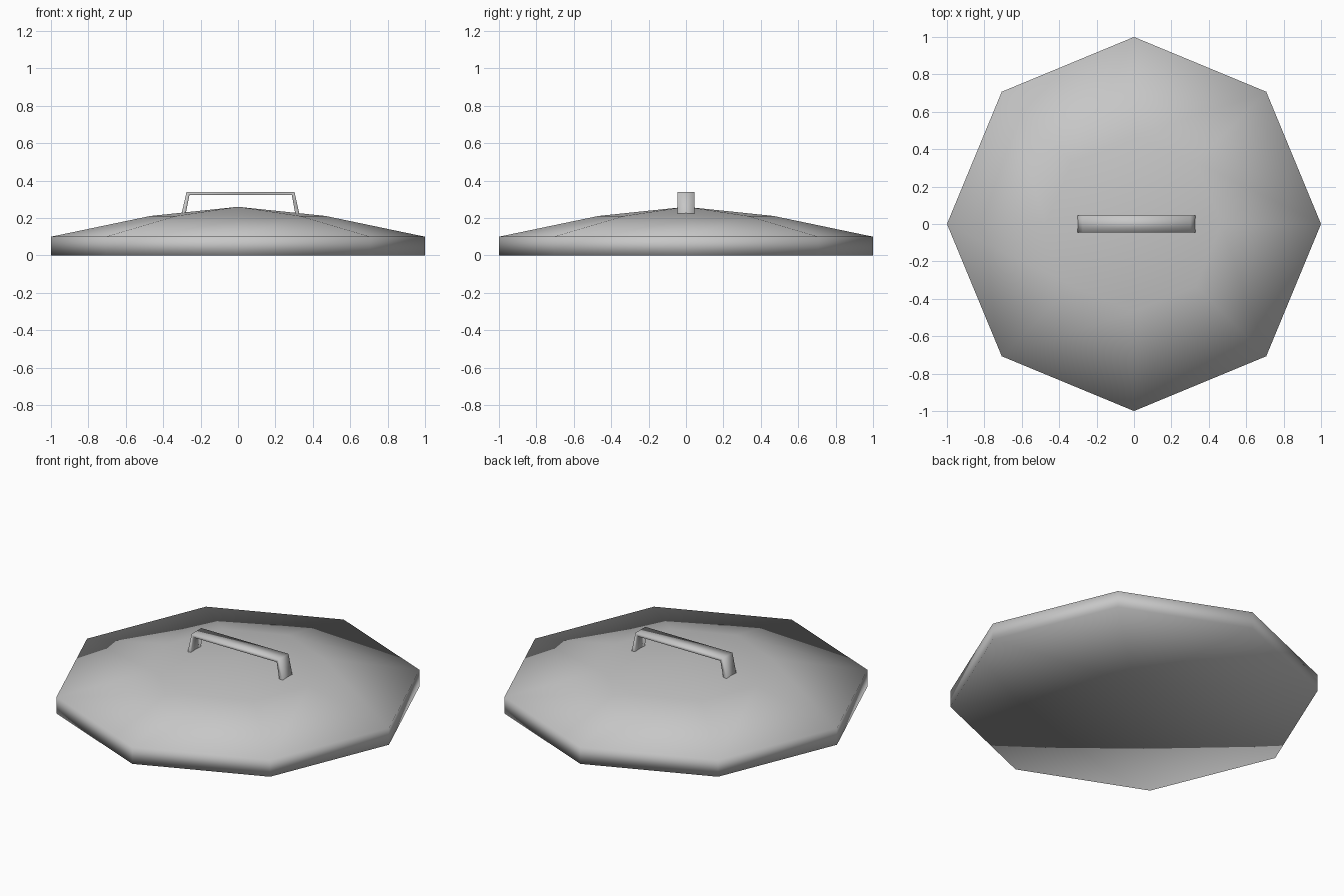
import bpy, bmesh
from math import cos, sin, pi

cube = bpy.data.objects.get("Cube")
if cube:
    bpy.data.objects.remove(cube, do_unlink=True)

grey = bpy.data.materials.new("plain grey")
grey.use_nodes = True
colour = (0.57, 0.57, 0.57, 1)
grey.diffuse_color = colour
grey.node_tree.nodes["Principled BSDF"].inputs["Base Color"].default_value = colour


def finish(bm, name):
    """Turn a bmesh into a smooth grey object."""
    bmesh.ops.recalc_face_normals(bm, faces=bm.faces)
    for f in bm.faces:
        f.smooth = True
    mesh = bpy.data.meshes.new(name)
    bm.to_mesh(mesh)
    bm.free()
    mesh.materials.append(grey)
    ob = bpy.data.objects.new(name, mesh)
    bpy.context.collection.objects.link(ob)
    return ob


def bridge(bm, a, b):
    """Join two closed rings of vertices with quads."""
    n = len(a)
    for i in range(n):
        j = (i + 1) % n
        bm.faces.new((a[i], a[j], b[j], b[i]))


def fan(bm, ring, z):
    """Close a ring with triangles that meet on the axis at height z."""
    tip = bm.verts.new((0, 0, z))
    for i, v in enumerate(ring):
        bm.faces.new((v, ring[(i + 1) % len(ring)], tip))


# Lid: eight-sided rim, sloping shoulder, shallow peak and hollowed underside
SIDES = 8
bm = bmesh.new()
rings = [[bm.verts.new((r * cos(2 * pi * i / SIDES), r * sin(2 * pi * i / SIDES), z))
          for i in range(SIDES)]
         for r, z in ((1, 0), (1, 0.1), (0.468, 0.211))]
for low, high in zip(rings, rings[1:]):
    bridge(bm, low, high)
fan(bm, rings[0], 0.1)
fan(bm, rings[-1], 0.26)
finish(bm, "lid")

# Handle: flat strap bent into a bracket, as (outer, inner) points along it;
# its open ends sit in the lid
strap = (((-0.302, 0.222), (-0.280, 0.222)),
         ((-0.275, 0.34), (-0.260, 0.322)),
         ((0.302, 0.34), (0.288, 0.322)),
         ((0.328, 0.222), (0.306, 0.222)))
HALF = 0.046
bm = bmesh.new()
sections = [[bm.verts.new((x, y, z)) for (x, z), y in
             ((o, -HALF), (o, HALF), (i, HALF), (i, -HALF))]
            for o, i in strap]
for a, b in zip(sections, sections[1:]):
    bridge(bm, a, b)
finish(bm, "handle")
